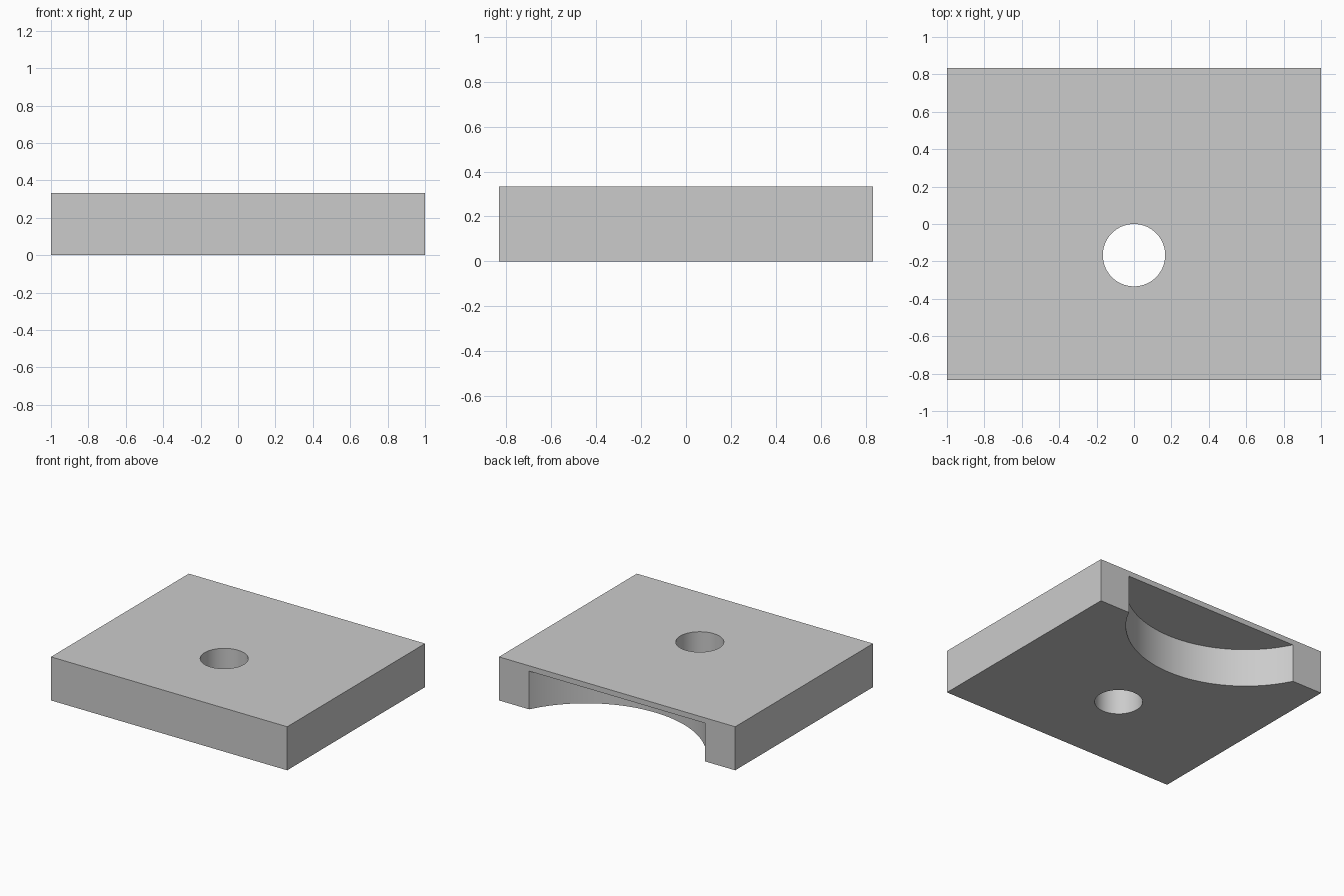
import bpy

cube = bpy.data.objects.get("Cube")
if cube:
    bpy.data.objects.remove(cube, do_unlink=True)

WIDTH, DEPTH, HEIGHT = 2.0, 5 / 3, 1 / 3
ROOF = 0.041          # thickness left above the rear recess

grey = bpy.data.materials.new("plain grey")
grey.use_nodes = True
colour = (0.6, 0.6, 0.6, 1)
grey.diffuse_color = colour
grey.node_tree.nodes["Principled BSDF"].inputs["Base Color"].default_value = colour

# Solid block
bpy.ops.mesh.primitive_cube_add(size=1, location=(0, 0, HEIGHT / 2))
block = bpy.context.object
block.name = "block"
block.scale = (WIDTH, DEPTH, HEIGHT)
bpy.ops.object.transform_apply(location=True, rotation=False, scale=True)
block.data.materials.append(grey)


def cut_cylinder(name, radius, y, bottom, top):
    """Subtract an upright cylinder from the block."""
    bpy.ops.mesh.primitive_cylinder_add(
        vertices=128, radius=radius, depth=top - bottom,
        location=(0, y, (bottom + top) / 2))
    cutter = bpy.context.object
    cutter.name = name
    cutter.data.materials.append(grey)
    cutter.hide_render = True
    cutter.hide_viewport = True
    cutter.display_type = 'WIRE'
    cut = block.modifiers.new(name, 'BOOLEAN')
    cut.operation = 'DIFFERENCE'
    cut.solver = 'EXACT'
    cut.object = cutter


# Round through hole
cut_cylinder("hole_cutter", HEIGHT / 2, -HEIGHT / 2, -0.2, HEIGHT + 0.2)
# Arc recess in the underside, open at the back
cut_cylinder("recess_cutter", DEPTH / 2, DEPTH / 2 + 0.375, -0.2, HEIGHT - ROOF)

# Apply the cuts, then remove the cutters
bpy.context.view_layer.update()
evaluated = block.evaluated_get(bpy.context.evaluated_depsgraph_get())
mesh = bpy.data.meshes.new_from_object(evaluated)
block.modifiers.clear()
block.data = mesh
for name in ("hole_cutter", "recess_cutter"):
    bpy.data.objects.remove(bpy.data.objects[name], do_unlink=True)

# Smooth curved walls with sharp edges
bpy.ops.object.select_all(action='DESELECT')
block.select_set(True)
bpy.context.view_layer.objects.active = block
bpy.ops.object.shade_smooth_by_angle(angle=0.5)
